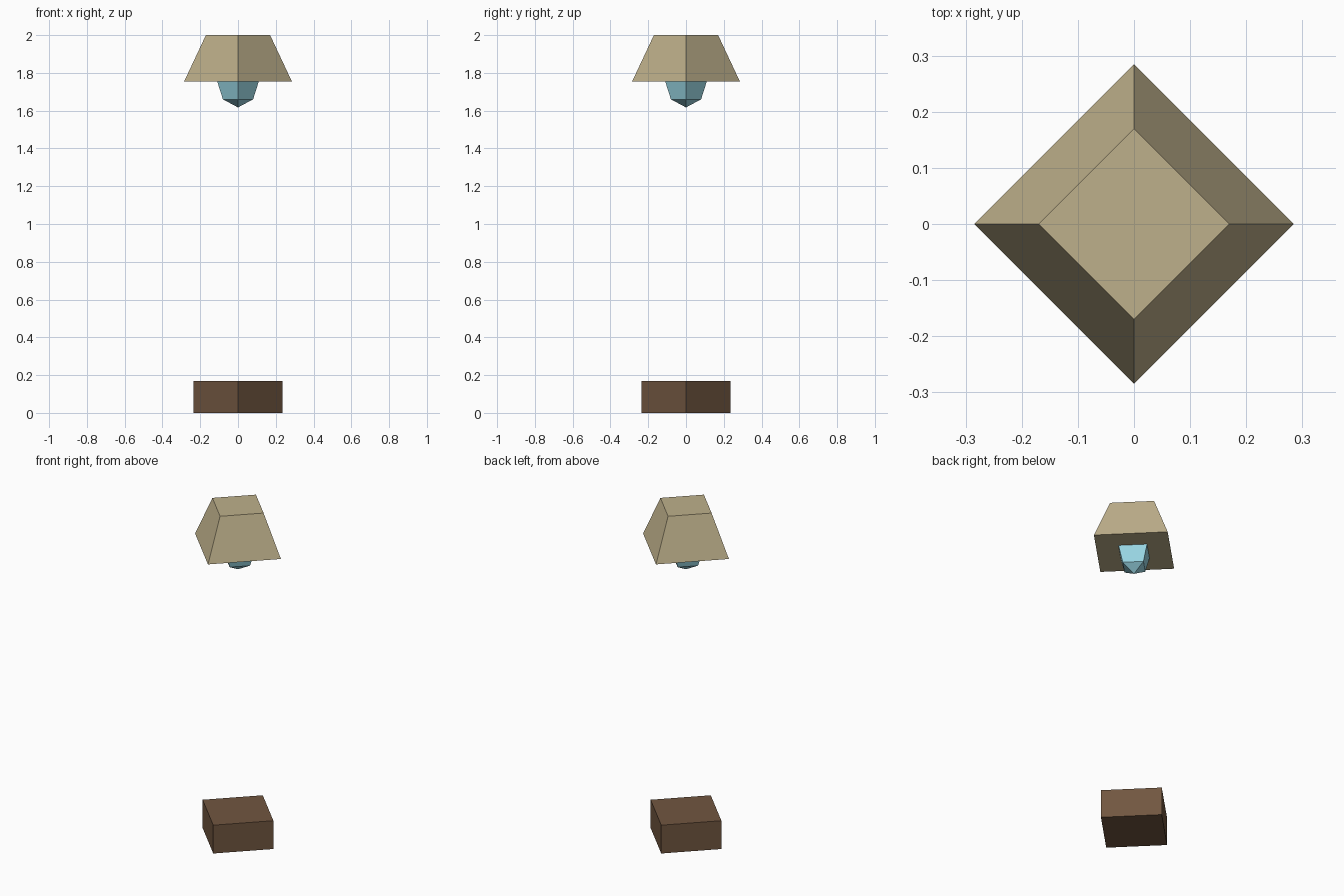
import bpy

cube = bpy.data.objects.get("Cube")
if cube:
    bpy.data.objects.remove(cube, do_unlink=True)


def make_material(name, rgb):
    mat = bpy.data.materials.new(name)
    mat.use_nodes = True
    color = (*rgb, 1.0)
    mat.diffuse_color = color
    mat.node_tree.nodes["Principled BSDF"].inputs["Base Color"].default_value = color
    return mat


def finish(name, mat):
    obj = bpy.context.object
    obj.name = name
    obj.data.materials.append(mat)
    bpy.ops.object.transform_apply(location=False, rotation=False, scale=True)
    bpy.ops.object.shade_flat()
    return obj


def square_frustum(name, r_bottom, r_top, z_bottom, z_top, mat):
    """Closed four-sided block with its corners on the x and y axes."""
    bpy.ops.mesh.primitive_cone_add(
        vertices=4, radius1=r_bottom, radius2=r_top, depth=z_top - z_bottom,
        location=(0, 0, (z_bottom + z_top) / 2))
    return finish(name, mat)


wood = make_material("dark brown wood", (0.165, 0.093, 0.051))
fabric = make_material("beige fabric", (0.515, 0.434, 0.258))
glass = make_material("pale blue glass", (0.319, 0.672, 0.768))

# Base block
square_frustum("lamp_base", 0.235, 0.235, 0.0, 0.17, wood)

# Shade, floating above the base
square_frustum("lamp_shade", 0.285, 0.17, 1.755, 2.0, fabric)

# Faceted bulb, its upper half sunk into the shade
bpy.ops.mesh.primitive_uv_sphere_add(segments=4, ring_count=4, radius=1,
                                     location=(0, 0, 1.764))
bpy.context.object.scale = (0.113, 0.113, 0.147)
finish("light_bulb", glass)
